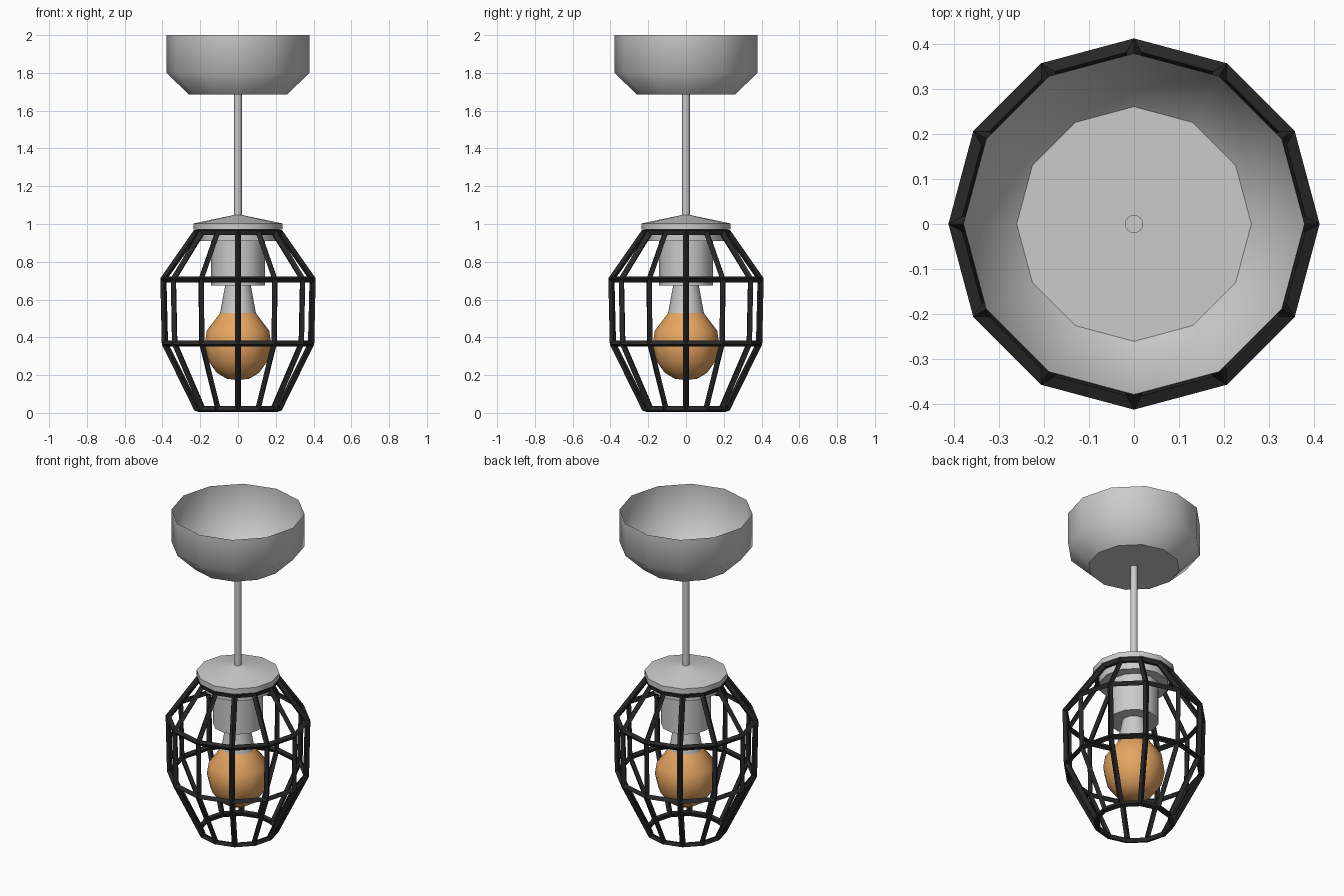
import bpy, bmesh
from math import cos, sin, pi, radians

if "Cube" in bpy.data.objects:
    bpy.data.objects.remove(bpy.data.objects["Cube"])


def material(name, color):
    mat = bpy.data.materials.new(name)
    mat.diffuse_color = (*color, 1)
    mat.use_nodes = True
    mat.node_tree.nodes["Principled BSDF"].inputs["Base Color"].default_value = mat.diffuse_color
    return mat


def lathe(name, profile, mat=None, sides=12, smooth=True):
    """Spin (radius, height) points around z; radius 0 closes to a point."""
    bm = bmesh.new()
    rings = [[bm.verts.new((r * cos(2 * pi * i / sides), r * sin(2 * pi * i / sides), z))
              for i in range(sides)] for r, z in profile]
    for a, b in zip(rings, rings[1:]):
        for i in range(sides):
            j = (i + 1) % sides
            bm.faces.new((a[i], a[j], b[j], b[i]))
    bmesh.ops.remove_doubles(bm, verts=bm.verts, dist=1e-5)
    bmesh.ops.recalc_face_normals(bm, faces=bm.faces)
    mesh = bpy.data.meshes.new(name)
    bm.to_mesh(mesh)
    bm.free()
    if smooth:
        mesh.shade_smooth()
        mesh.set_sharp_from_angle(angle=radians(45))
    if mat:
        mesh.materials.append(mat)
    obj = bpy.data.objects.new(name, mesh)
    bpy.context.collection.objects.link(obj)
    return obj


black = material("black_metal", (0.02, 0.02, 0.02))
amber = material("amber_glass", (0.8, 0.38, 0.12))

# Ceiling canopy, open at the top
lathe("ceiling_canopy", [(0, 1.685), (0.26, 1.685), (0.378, 1.8), (0.378, 2.0)])

# Hanging rod
lathe("hanging_rod", [(0, 1.03), (0.02, 1.03), (0.02, 1.69), (0, 1.69)], sides=24)

# Shade cap with a smaller collar below it
lathe("shade_cap", [(0, 1.052), (0.02, 1.048), (0.235, 1.003), (0.235, 0.97),
                    (0.2, 0.97), (0.2, 0.91), (0, 0.91)])

# Lamp socket
lathe("socket", [(0, 0.92), (0.142, 0.92), (0.142, 0.675), (0, 0.675)])

# Bulb: grey neck and amber globe
lathe("bulb_neck", [(0, 0.69), (0.065, 0.69), (0.095, 0.528)])
lathe("bulb_globe", [(0.095, 0.528), (0.165, 0.435), (0.177, 0.36), (0.157, 0.275),
                     (0.112, 0.212), (0.06, 0.181), (0, 0.173)], amber)

# Wire cage: twelve ribs and four rings from a lathed skin
cage = lathe("wire_cage", [(0.22, 0.957), (0.395, 0.708), (0.387, 0.367), (0.216, 0.02)],
             black, smooth=False)
wire = cage.modifiers.new("wire", 'WIREFRAME')
wire.thickness = 0.034
wire.offset = 0
wire.use_boundary = True
wire.use_even_offset = True
wire.use_replace = True
